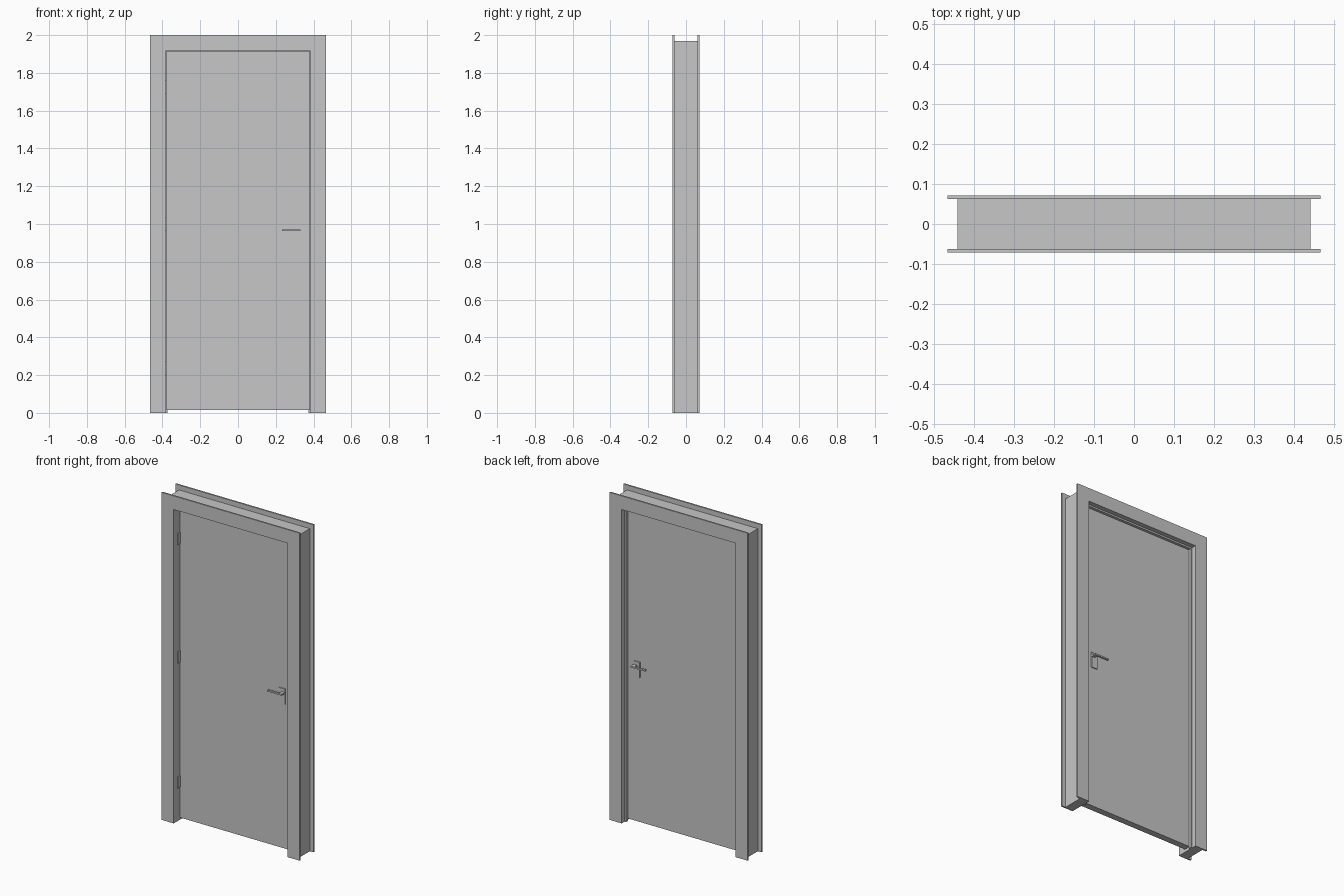
import bpy
import bmesh

if "Cube" in bpy.data.objects:
    bpy.data.objects.remove(bpy.data.objects["Cube"], do_unlink=True)

# One plain grey for the whole door set
GREY = (0.57, 0.57, 0.57, 1)
grey = bpy.data.materials.new("plain grey")
grey.diffuse_color = GREY
grey.use_nodes = True
grey.node_tree.nodes["Principled BSDF"].inputs["Base Color"].default_value = GREY


def finish(name, bm):
    bmesh.ops.recalc_face_normals(bm, faces=bm.faces[:])
    mesh = bpy.data.meshes.new(name)
    bm.to_mesh(mesh)
    bm.free()
    mesh.materials.append(grey)
    obj = bpy.data.objects.new(name, mesh)
    bpy.context.collection.objects.link(obj)
    return obj


def prism(name, outline, y0, y1):
    """Extrude an x-z outline from y0 to y1."""
    bm = bmesh.new()
    face = bm.faces.new([bm.verts.new((x, y0, z)) for x, z in outline])
    new = bmesh.ops.extrude_face_region(bm, geom=[face])["geom"]
    bmesh.ops.translate(bm, vec=(0, y1 - y0, 0),
                        verts=[v for v in new if isinstance(v, bmesh.types.BMVert)])
    return finish(name, bm)


def box(name, x, y, z):
    return prism(name, [(x[0], z[0]), (x[1], z[0]), (x[1], z[1]), (x[0], z[1])], *y)


def surround(name, outer, outer_top, inner, inner_top, y0, y1):
    """Three-sided frame, open at the floor."""
    return prism(name, [(-outer, 0), (-outer, outer_top), (outer, outer_top), (outer, 0),
                        (inner, 0), (inner, inner_top), (-inner, inner_top), (-inner, 0)],
                 y0, y1)


OPEN, HEAD = 0.384, 1.917        # half width and height of the opening
DOOR_FRONT, DOOR_BACK = -0.015, 0.025

# Frame: trim boards on both faces, lining between, and the door stop
surround("front_trim", 0.467, 2.0, OPEN, HEAD, -0.072, -0.062)
surround("back_trim", 0.467, 2.0, OPEN, HEAD, 0.062, 0.072)
surround("frame_lining", 0.442, 1.97, OPEN, HEAD, -0.062, 0.062)
surround("door_stop", OPEN, HEAD, OPEN - 0.01, HEAD - 0.01, DOOR_BACK + 0.001, 0.043)

# Door leaf
box("door_leaf", (-OPEN + 0.003, OPEN - 0.003), (DOOR_FRONT, DOOR_BACK),
    (0.015, HEAD - 0.003))

# Hinges on the jamb opposite the handle
for label, z in (("lower", 0.236), ("middle", 1.0), ("upper", 1.724)):
    box(label + "_hinge", (-OPEN, -OPEN + 0.005), (-0.037, DOOR_FRONT),
        (z - 0.035, z + 0.035))

# Handle set on both faces of the leaf
for label, face, out in (("front", DOOR_FRONT, -1), ("back", DOOR_BACK, 1)):
    box(label + "_handle_plate", (0.291, 0.331), (face, face + out * 0.006), (0.897, 0.992))
    box(label + "_handle_neck", (0.31, 0.331), (face + out * 0.006, face + out * 0.024),
        (0.963, 0.972))
    box(label + "_handle_lever", (0.232, 0.331), (face + out * 0.024, face + out * 0.036),
        (0.963, 0.972))
